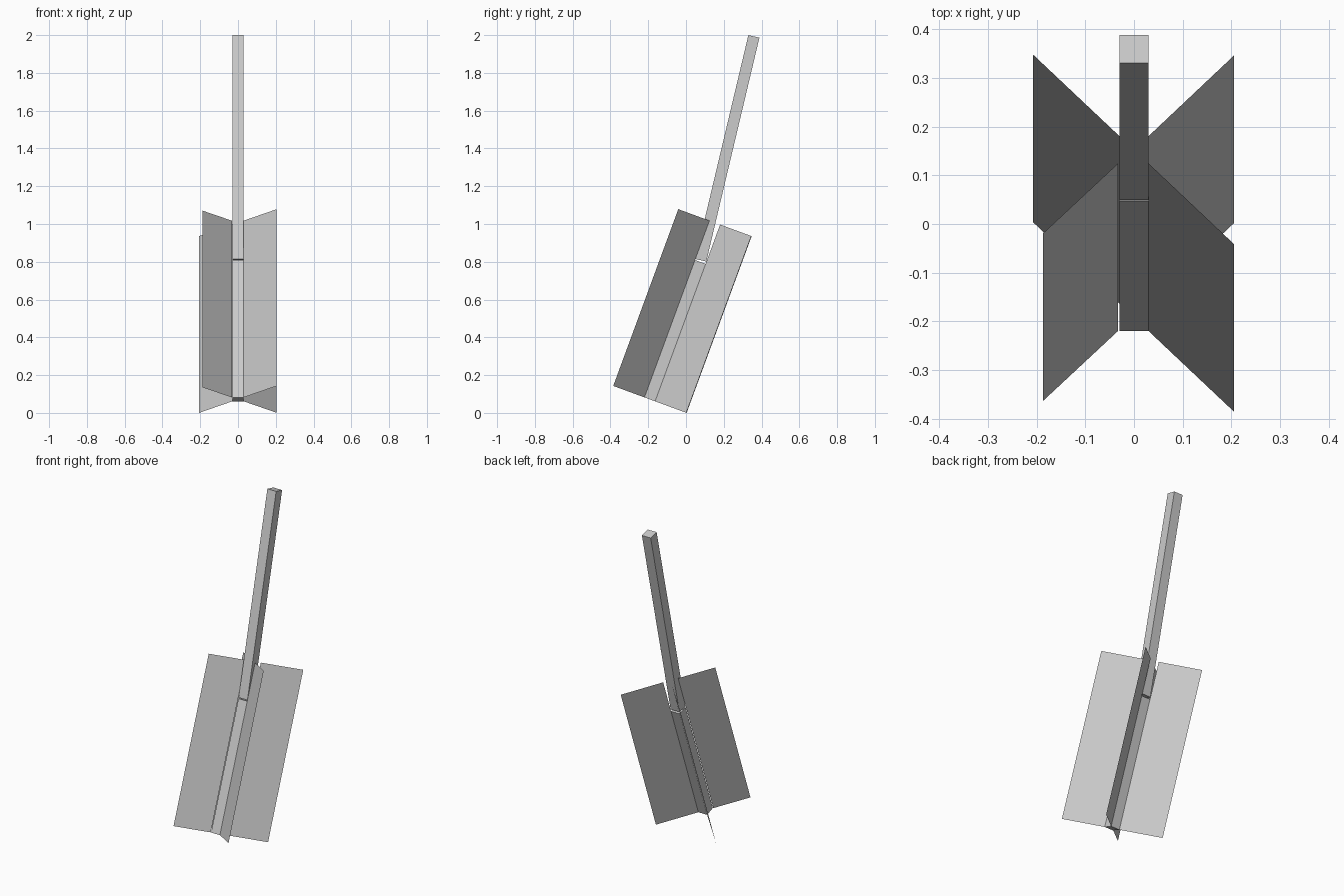
import bpy
from math import sin, cos, radians

if "Cube" in bpy.data.objects:
    bpy.data.objects.remove(bpy.data.objects["Cube"])

W = 0.06  # shaft thickness


def frame(y0, z0, deg):
    """Map (x, depth, along) to world for a rod leaning back by deg."""
    s, c = sin(radians(deg)), cos(radians(deg))
    return lambda x, n, d: (x, y0 + n * c + d * s, z0 - n * s + d * c)


def make(name, verts, faces):
    mesh = bpy.data.meshes.new(name)
    mesh.from_pydata(verts, [], faces)
    mesh.update()
    obj = bpy.data.objects.new(name, mesh)
    bpy.context.collection.objects.link(obj)
    return obj


def rod(name, f, length):
    h = W / 2
    ring = [(-h, 0), (h, 0), (h, W), (-h, W)]
    verts = [f(x, n, d) for d in (0, length) for x, n in ring]
    faces = [(3, 2, 1, 0), (4, 5, 6, 7)]
    faces += [(i, (i + 1) % 4, (i + 1) % 4 + 4, i + 4) for i in range(4)]
    make(name, verts, faces)


lower = frame(-0.22, 0.082, 20.2)
upper = frame(0.049, 0.815, 13.35)

# Two shaft sections, meeting at a slight bend
rod("lower_shaft", lower, 0.775)
rod("upper_shaft", upper, 1.218)

# Four flat fins flaring diagonally from the shaft corners:
# inner x, inner depth, outer x, outer depth
fins = {
    "front_right_fin": (0.03, 0, 0.205, -0.176),
    "front_left_fin": (-0.033, 0, -0.187, -0.153),
    "back_right_fin": (0.03, W, 0.205, 0.236),
    "back_left_fin": (-0.03, W, -0.207, 0.238),
}
for name, (xi, ni, xo, no) in fins.items():
    make(name, [lower(xi, ni, 0), lower(xo, no, 0),
                lower(xo, no, 0.997), lower(xi, ni, 0.997)], [(0, 1, 2, 3)])
